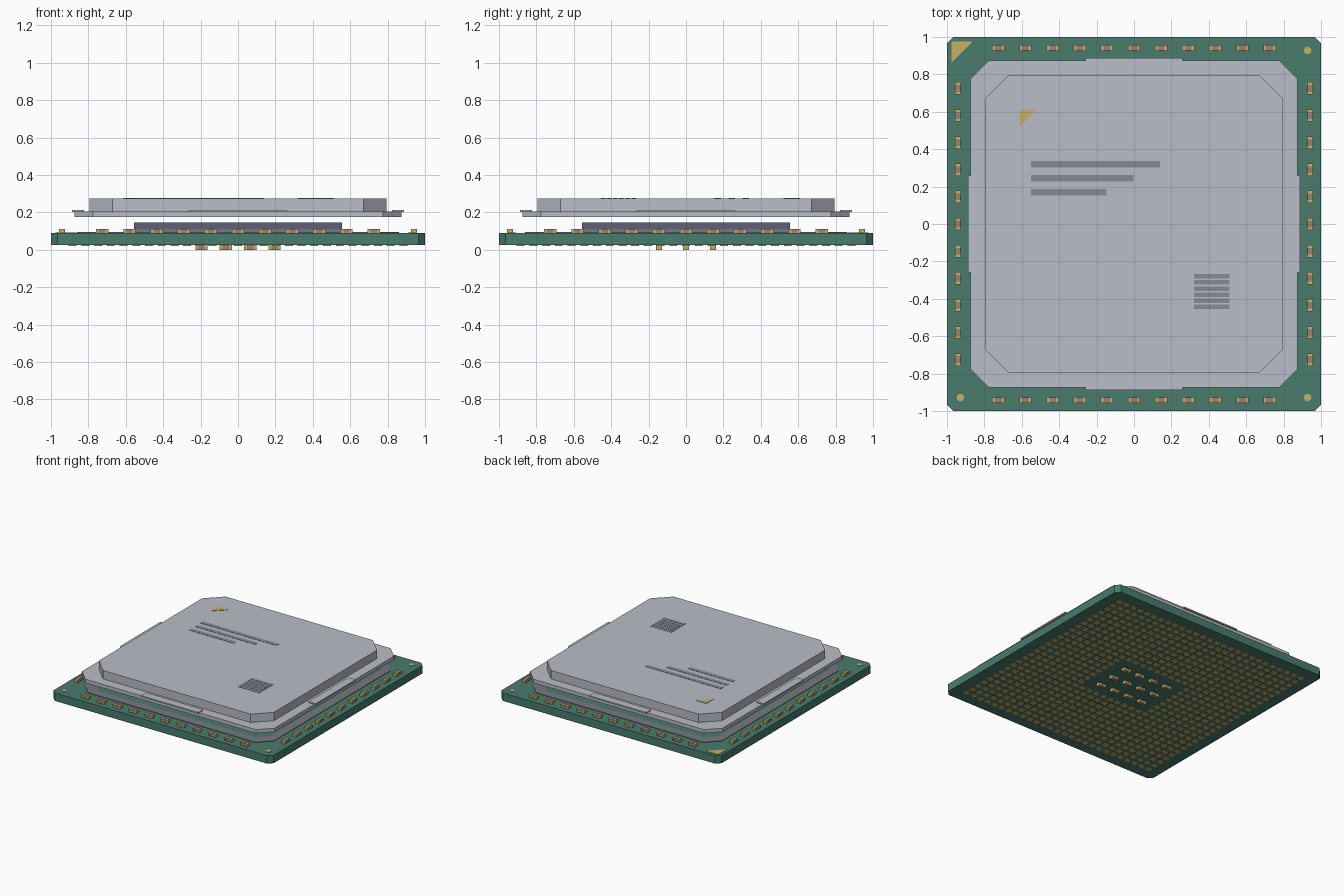
import bpy
import bmesh
from mathutils import Matrix, Vector

cube = bpy.data.objects.get("Cube")
if cube:
    bpy.data.objects.remove(cube, do_unlink=True)


def material(name, r, g, b):
    m = bpy.data.materials.new(name)
    m.use_nodes = True
    m.diffuse_color = (r, g, b, 1)
    m.node_tree.nodes["Principled BSDF"].inputs["Base Color"].default_value = (r, g, b, 1)
    return m


GREEN = material("board green", 0.066, 0.2, 0.155)
METAL = material("lid metal", 0.49, 0.51, 0.57)
GOLD = material("contact gold", 0.58, 0.44, 0.13)
BROWN = material("ceramic brown", 0.36, 0.22, 0.15)
DIE = material("silicon blue grey", 0.11, 0.12, 0.18)
MARK = material("engraving grey", 0.24, 0.26, 0.3)
SEAL = material("sealant grey", 0.18, 0.19, 0.21)


def finish(name, bm, *mats):
    bmesh.ops.recalc_face_normals(bm, faces=bm.faces)
    mesh = bpy.data.meshes.new(name)
    bm.to_mesh(mesh)
    bm.free()
    for m in mats:
        mesh.materials.append(m)
    obj = bpy.data.objects.new(name, mesh)
    bpy.context.collection.objects.link(obj)
    return obj


def add_box(bm, x, y, z0, z1, sx, sy, slot=0):
    mat = Matrix.Translation((x, y, (z0 + z1) / 2)) @ Matrix.Diagonal((sx, sy, z1 - z0, 1))
    made = bmesh.ops.create_cube(bm, size=1, matrix=mat)
    for f in {f for v in made["verts"] for f in v.link_faces}:
        f.material_index = slot


def add_prism(bm, points, z0, z1):
    face = bm.faces.new([bm.verts.new((x, y, z0)) for x, y in points])
    up = bmesh.ops.extrude_face_region(bm, geom=[face], use_keep_orig=True)["geom"]
    for v in up:
        if isinstance(v, bmesh.types.BMVert):
            v.co.z = z1


def octagon(h, c):
    a = h - c
    return [(a, -h), (h, -a), (h, a), (a, h), (-a, h), (-h, a), (-h, -a), (-a, -h)]


def plate(name, points, z0, z1, mat):
    bm = bmesh.new()
    add_prism(bm, points, z0, z1)
    return finish(name, bm, mat)


def box(name, x, y, z0, z1, sx, sy, mat):
    bm = bmesh.new()
    add_box(bm, x, y, z0, z1, sx, sy)
    return finish(name, bm, mat)


def add_capacitor(bm, x, y, z0, z1, along_x):
    # Ceramic middle with two slightly larger gold ends
    d = Vector((1, 0)) if along_x else Vector((0, 1))
    for offset, length, width, slot in ((0, 0.036, 0.028, 0), (-0.025, 0.016, 0.032, 1), (0.025, 0.016, 0.032, 1)):
        sx, sy = (length, width) if along_x else (width, length)
        add_box(bm, x + d.x * offset, y + d.y * offset, z0, z1, sx, sy, slot)


# Circuit board
plate("board", octagon(1, 0.035), 0.025, 0.09, GREEN)

# Silicon die on its fill layer
box("die_underfill", 0, 0, 0.09, 0.11, 1.1, 1.1, SEAL)
box("die", 0, 0, 0.11, 0.145, 1.11, 1.11, DIE)

# Thin sealant ring under the lid edge
bm = bmesh.new()
outer = [bm.verts.new((x, y, 0.094)) for x, y in octagon(0.86, 0.1)]
inner = [bm.verts.new((x, y, 0.094)) for x, y in octagon(0.79, 0.08)]
for i in range(8):
    j = (i + 1) % 8
    bm.faces.new((outer[i], outer[j], inner[j], inner[i]))
ring = finish("sealant_ring", bm, SEAL)
thick = ring.modifiers.new("thickness", "SOLIDIFY")
thick.thickness = 0.004

# Raised lid: flange, main block and four edge tabs
plate("lid_flange", octagon(0.875, 0.1), 0.176, 0.206, METAL)
plate("lid_block", octagon(0.795, 0.125), 0.206, 0.275, METAL)
for side, x, y in (("front", 0, -1), ("back", 0, 1), ("left", 1, 0), ("right", -1, 0)):
    sx, sy = (0.065, 0.52) if x else (0.52, 0.065)
    box("lid_tab_" + side, x * 0.855, y * 0.855, 0.203, 0.214, sx, sy, METAL)

# Capacitors around the board edge
bm = bmesh.new()
for i in range(11):
    t = (i - 5) * 0.145
    for s in (-1, 1):
        add_capacitor(bm, t, s * 0.942, 0.09, 0.112, True)
        add_capacitor(bm, s * 0.942, t, 0.09, 0.112, False)
finish("edge_capacitors", bm, BROWN, GOLD)

# Capacitors in the middle of the underside
bm = bmesh.new()
for i in range(4):
    for j in range(3):
        add_capacitor(bm, (i - 1.5) * 0.13, (j - 1) * 0.145, 0, 0.025, True)
finish("underside_capacitors", bm, BROWN, GOLD)

# Contact pads in a square grid with an open centre
bm = bmesh.new()
count, pitch = 27, 0.068
for i in range(count):
    for j in range(count):
        x, y = (i - count // 2) * pitch, (j - count // 2) * pitch
        if abs(x) > 0.31 or abs(y) > 0.24:
            add_box(bm, x, y, 0.02, 0.026, 0.042, 0.042)
finish("contact_pads", bm, GOLD)

# Gold corner triangle and alignment dots on the board
def triangle(name, x, y, size, z):
    plate(name, [(x, y), (x, y - size), (x + size, y)], z, z + 0.003, GOLD)


triangle("board_corner_mark", -0.975, 0.975, 0.112, 0.09)
triangle("lid_corner_mark", -0.612, 0.61, 0.09, 0.275)
bm = bmesh.new()
for x, y in ((1, 1), (1, -1), (-1, -1)):
    spot = Matrix.Translation((x * 0.928, y * 0.928, 0.0915))
    bmesh.ops.create_cone(bm, cap_ends=True, segments=20, radius1=0.02, radius2=0.02, depth=0.003, matrix=spot)
finish("alignment_dots", bm, GOLD)

# Engraved bars and code block on the lid
bm = bmesh.new()
for i, length in enumerate((0.69, 0.55, 0.405)):
    add_box(bm, -0.552 + length / 2, 0.32 - i * 0.075, 0.275, 0.277, length, 0.034)
finish("engraved_bars", bm, MARK)
bm = bmesh.new()
for i in range(6):
    add_box(bm, 0.415, -0.28 - i * 0.0325, 0.275, 0.277, 0.19, 0.024)
finish("engraved_code", bm, MARK)
